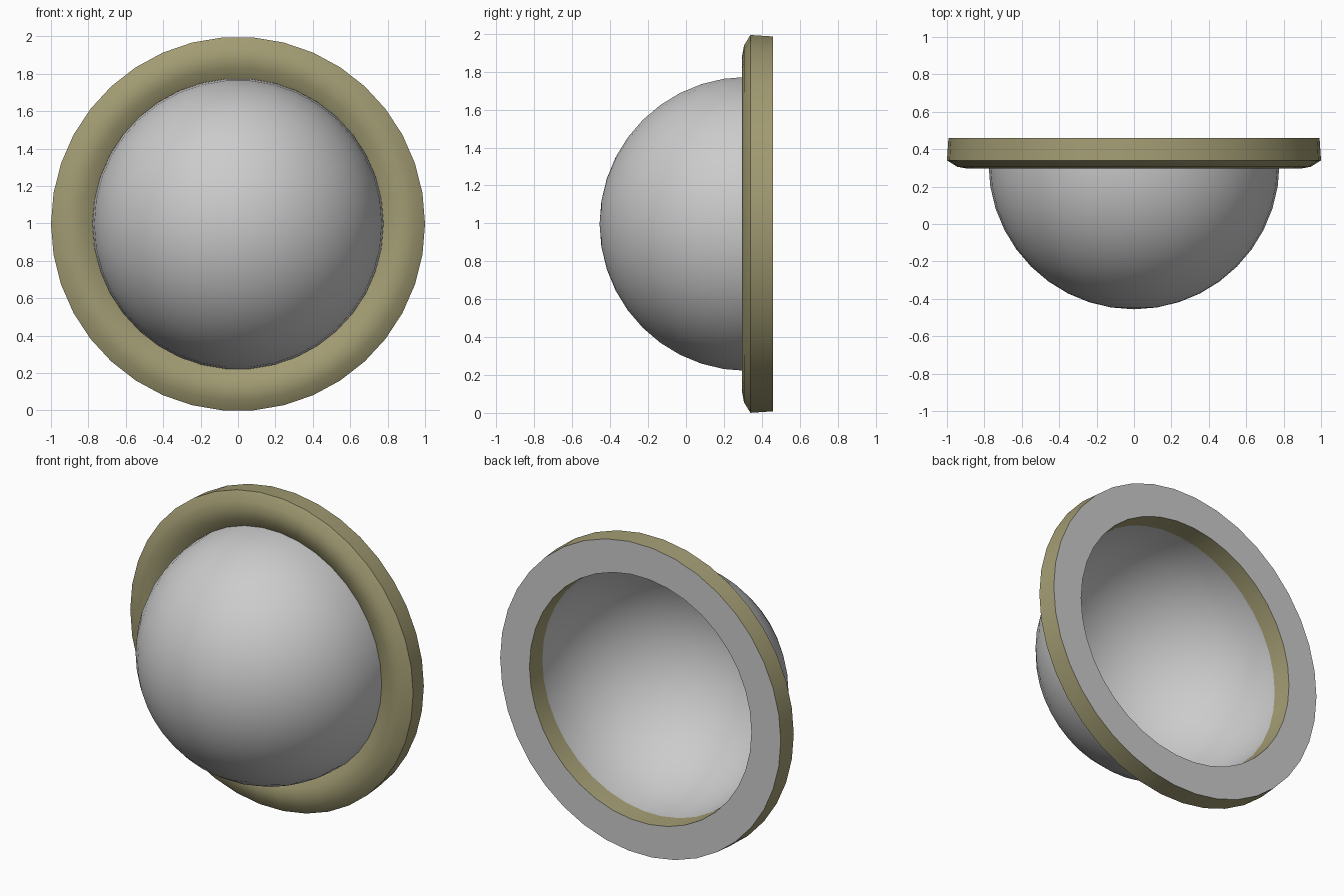
import bpy, bmesh, math

if "Cube" in bpy.data.objects:
    bpy.data.objects.remove(bpy.data.objects["Cube"])

SIDES = 38
CENTRE_Z = 0.997


def lathe(name, profile, material=None):
    """Spin (radius, y) points about the y axis."""
    bm = bmesh.new()
    rings = []
    for r, y in profile:
        rings.append([bm.verts.new((r * math.cos(2 * math.pi * k / SIDES), y,
                                    CENTRE_Z + r * math.sin(2 * math.pi * k / SIDES)))
                      for k in range(SIDES)])
    for a, b in zip(rings, rings[1:]):
        for k in range(SIDES):
            n = (k + 1) % SIDES
            bm.faces.new((a[k], b[k], b[n], a[n]))
    bmesh.ops.remove_doubles(bm, verts=bm.verts, dist=1e-5)
    mesh = bpy.data.meshes.new(name)
    bm.to_mesh(mesh)
    bm.free()
    obj = bpy.data.objects.new(name, mesh)
    bpy.context.collection.objects.link(obj)
    if material:
        mesh.materials.append(material)
    bpy.ops.object.select_all(action='DESELECT')
    obj.select_set(True)
    bpy.context.view_layer.objects.active = obj
    bpy.ops.object.shade_smooth_by_angle(angle=math.radians(30))
    return obj


olive = bpy.data.materials.new("olive")
olive.diffuse_color = (0.36, 0.33, 0.17, 1)
olive.use_nodes = True
olive.node_tree.nodes["Principled BSDF"].inputs["Base Color"].default_value = olive.diffuse_color

# Hollow half-sphere, open at the back
R, CY = 0.778, 0.322
dome = [(R * math.sin(math.radians(9 * i)), CY - R * math.cos(math.radians(9 * i)))
        for i in range(11)]
lathe("dome", dome + [(R, 0.34)])

# Rim with a softly crowned front
lathe("rim", [(0.785, 0.46), (0.778, 0.34), (0.835, 0.306), (0.89, 0.296),
              (0.945, 0.306), (1.0, 0.34), (0.992, 0.46)], olive)

# Flat grey back of the rim
lathe("rim_back", [(0.992, 0.46), (0.785, 0.46)])
